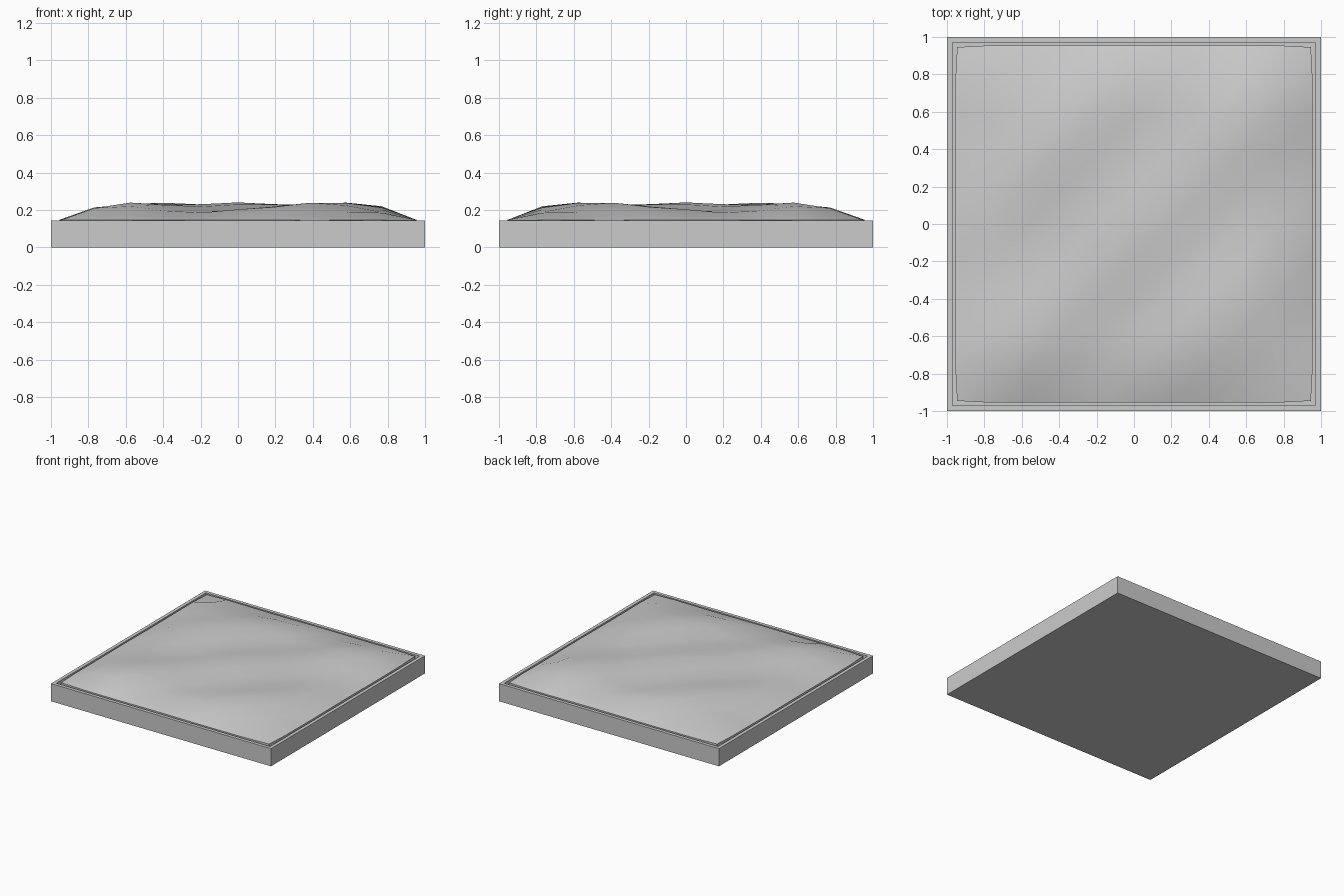
import bpy, bmesh, math

cube = bpy.data.objects.get("Cube")
if cube:
    bpy.data.objects.remove(cube, do_unlink=True)

RIM_Z = 0.145
FLOOR_Z = 0.06
INNER = 0.96
CELLS = 10

grey = bpy.data.materials.new("light_grey")
grey.use_nodes = True
colour = (0.6, 0.6, 0.6, 1)
grey.diffuse_color = colour
grey.node_tree.nodes["Principled BSDF"].inputs["Base Color"].default_value = colour


def add_object(name, bm):
    bmesh.ops.recalc_face_normals(bm, faces=bm.faces)
    mesh = bpy.data.meshes.new(name)
    bm.to_mesh(mesh)
    bm.free()
    mesh.materials.append(grey)
    obj = bpy.data.objects.new(name, mesh)
    bpy.context.collection.objects.link(obj)
    return obj


# Square tray: a slab with a recessed top
bm = bmesh.new()
bmesh.ops.create_cube(bm, size=2)
for v in bm.verts:
    v.co.z = RIM_Z if v.co.z > 0 else 0
top = max(bm.faces, key=lambda f: f.calc_center_median().z)
bmesh.ops.inset_region(bm, faces=[top], thickness=1 - INNER)
wall = bmesh.ops.extrude_discrete_faces(bm, faces=[top])["faces"][0]
for v in wall.verts:
    v.co.z = FLOOR_Z
add_object("tray", bm)


# Rippled filling: diagonal ridges that swell along their length
def filling_height(x, y):
    across, along = x - y, x + y
    ridges = 0.02 * math.cos(math.tau * (across - 0.05) / 0.9)
    swell = 0.007 * math.cos(5 * along)
    return RIM_Z + 0.07 + ridges + swell


bm = bmesh.new()
bmesh.ops.create_grid(bm, x_segments=CELLS, y_segments=CELLS, size=INNER)
for v in bm.verts:
    x, y = v.co.x, v.co.y
    reach = max(abs(x), abs(y))
    near = min(abs(x), abs(y))
    if reach > 0.9:
        # Outer ring dips to the rim and is drawn in at the corners
        pull = 0.985 if near > 0.9 else 0.995
        v.co.x, v.co.y = x * pull, y * pull
        ripple = 0.05 * (filling_height(x, y) - RIM_Z)
        v.co.z = RIM_Z - 0.002 + ripple
    else:
        v.co.z = filling_height(x, y)
        if reach > 0.7:
            v.co.z -= 0.012 if near < 0.7 else 0.025

# Skirt of the filling reaching down to the tray floor
border = [e for e in bm.edges if e.is_boundary]
skirt = bmesh.ops.extrude_edge_only(bm, edges=border)["geom"]
for v in skirt:
    if isinstance(v, bmesh.types.BMVert):
        v.co.z = FLOOR_Z
filling = add_object("filling", bm)

bpy.ops.object.select_all(action="DESELECT")
filling.select_set(True)
bpy.context.view_layer.objects.active = filling
bpy.ops.object.shade_smooth_by_angle(angle=math.radians(50))
